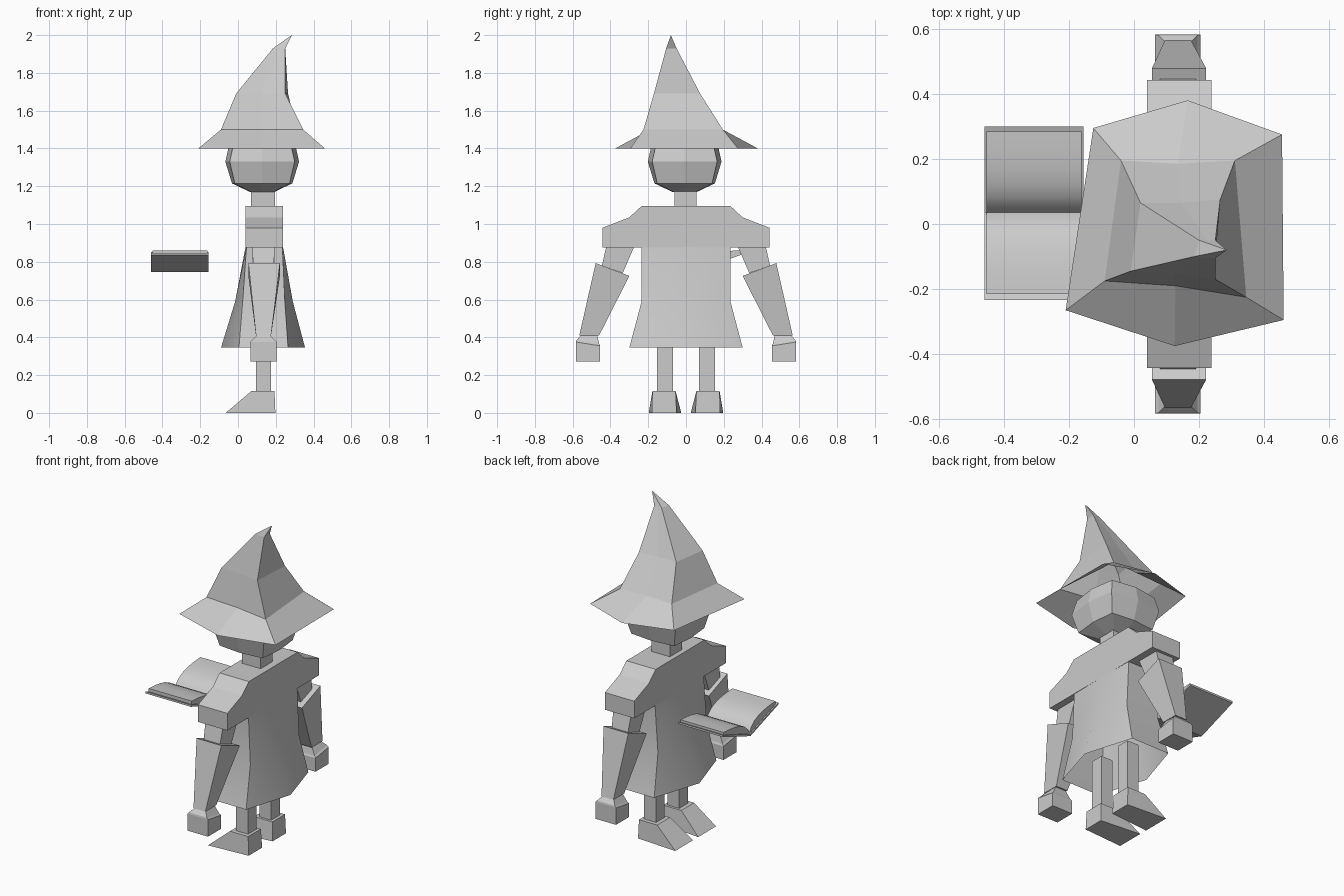
import bpy
import bmesh

cube = bpy.data.objects.get("Cube")
if cube:
    bpy.data.objects.remove(cube, do_unlink=True)

grey = bpy.data.materials.new("plain grey")
grey.use_nodes = True
colour = (0.6, 0.6, 0.6, 1)
grey.diffuse_color = colour
grey.node_tree.nodes["Principled BSDF"].inputs["Base Color"].default_value = colour


def finish(name, bm, smooth=False):
    """Turn a bmesh into a named, coloured object."""
    bmesh.ops.recalc_face_normals(bm, faces=bm.faces[:])
    mesh = bpy.data.meshes.new(name)
    bm.to_mesh(mesh)
    bm.free()
    mesh.materials.append(grey)
    obj = bpy.data.objects.new(name, mesh)
    bpy.context.collection.objects.link(obj)
    if smooth:
        bpy.ops.object.select_all(action="DESELECT")
        obj.select_set(True)
        bpy.context.view_layer.objects.active = obj
        bpy.ops.object.shade_smooth_by_angle()
    return obj


def loft(name, rings, start=True, end=True, smooth=False):
    """Join rings of points with quads, optionally capping either end."""
    bm = bmesh.new()
    loops = [[bm.verts.new(p) for p in ring] for ring in rings]
    for low, high in zip(loops, loops[1:]):
        for i in range(len(low)):
            j = (i + 1) % len(low)
            bm.faces.new((low[i], low[j], high[j], high[i]))
    if start:
        bm.faces.new(loops[0][::-1])
    if end:
        bm.faces.new(loops[-1])
    return finish(name, bm, smooth)


def extrude_x(name, profile, x0, x1, smooth=False):
    """Sweep a (y, z) outline along x."""
    return loft(name, [[(x, y, z) for y, z in profile] for x in (x0, x1)], smooth=smooth)


def rect(x0, x1, y0, y1, z, z_outer=None):
    """Rectangle whose outer (y1) edge may sit at another height."""
    top = z if z_outer is None else z_outer
    return [(x0, y0, z), (x1, y0, z), (x1, y1, top), (x0, y1, top)]


def mirrored(rings, side):
    return [[(x, y * side, z) for x, y, z in ring] for ring in rings]


# Hat: bent six-sided cone with a wide brim, open underneath
def hat_ring(z, corners, bulge):
    a, b, c, d = corners
    back = ((a[0] + b[0]) / 2, (a[1] + b[1]) / 2 + bulge, z)
    front = ((c[0] + d[0]) / 2, (c[1] + d[1]) / 2 - bulge, z)
    return [(*a, z), back, (*b, z), (*c, z), front, (*d, z)]


tip = (0.285, -0.08, 2)
hat_rings = [
    hat_ring(1.4, [(-.125, .295), (.455, .275), (.46, -.295), (-.21, -.265)], .095),
    hat_ring(1.5, [(-.04, .195), (.31, .195), (.345, -.225), (-.09, -.175)], -.01),
    hat_ring(1.69, [(.02, .065), (.265, .075), (.25, -.17), (-.01, -.145)], -.005),
    hat_ring(1.93, [(.2, -.05), (.25, -.05), (.25, -.105), (.185, -.1)], 0),
    [tip] * 6,
]
hat = loft("hat", hat_rings, start=False, end=False)
bm = bmesh.new()
bm.from_mesh(hat.data)
bmesh.ops.remove_doubles(bm, verts=bm.verts[:], dist=0.0001)
bmesh.ops.dissolve_degenerate(bm, edges=bm.edges[:], dist=0.0001)
bmesh.ops.recalc_face_normals(bm, faces=bm.faces[:])
bm.to_mesh(hat.data)
bm.free()


# Head: rounded block with bulging sides
def head_ring(z, mid, corner):
    signs = [(-1, -1), (0, -1), (1, -1), (1, 0), (1, 1), (0, 1), (-1, 1), (-1, 0)]
    ring = []
    for sx, sy in signs:
        r = corner if sx and sy else mid
        ring.append((0.128 + sx * r, sy * r - 0.007, z))
    return ring


loft("head", [
    head_ring(1.17, .065, .06),
    head_ring(1.215, .16, .145),
    head_ring(1.33, .195, .172),
    head_ring(1.42, .175, .152),
    head_ring(1.47, .07, .06),
])
loft("neck", [rect(.07, .195, -.06, .055, z) for z in (1.07, 1.2)])

# Shoulders: one cape-like block with drooping sleeve caps
half = [(.235, 1.095), (.3, 1.035), (.442, .98), (.442, .875)]
outline = half + [(-y, z) for y, z in reversed(half)]
extrude_x("shoulders", outline, .04, .238)


# Robe: six-sided skirt, open at the hem
def robe_ring(z, front, x0, x1, back, h):
    return [(x0, -h, z), (x1, -h, z), (back, 0, z), (x1, h, z), (x0, h, z), (front, 0, z)]


loft("robe", [
    robe_ring(.345, -.09, .005, .265, .355, .3),
    robe_ring(.59, -.015, .025, .248, .29, .235),
    robe_ring(.88, .04, .045, .235, .238, .235),
], start=False, end=False, smooth=True)

# Limbs, built once for each side
for label, side in (("left", 1), ("right", -1)):
    def limb(part, rings):
        loft(label + "_" + part, mirrored(rings, side))

    limb("upper_arm", [
        rect(.075, .195, .27, .42, .89),
        rect(.08, .19, .335, .445, .74, .78),
    ])
    limb("sleeve", [
        rect(.055, .222, .3, .478, .725, .793),
        rect(.095, .175, .46, .565, .41),
    ])
    limb("hand", [
        rect(.1, .17, .47, .555, .412),
        rect(.075, .195, .46, .58, .365, .385),
        rect(.065, .205, .455, .582, .355, .375),
        rect(.065, .205, .455, .582, .272),
    ])
    limb("leg", [rect(.095, .175, .07, .153, z) for z in (.1, .43)])

    # Foot: wedge that widens to a flat toe
    toe, heel = -.065, .198
    limb("foot", [
        [(toe, .025, 0), (heel, .05, 0), (heel, .18, 0), (toe, .197, 0)],
        [(.07, .055, .115), (.193, .055, .115), (.193, .178, .115), (.07, .178, .115)],
    ])

# Floating open book: bent cover plus two curved page blocks
spine = .035
cover = [(spine - .268, .835), (spine, .745), (spine + .265, .84)]
cover_top = [(y, z + .012) for y, z in reversed(cover)]
extrude_x("book_cover", cover + cover_top, -.46, -.155)
arch = [(0, .765), (.02, .795), (.05, .82), (.09, .838), (.14, .85), (.19, .857), (.25, .861)]
for label, side in (("left", 1), ("right", -1)):
    outer = [(.25, .838), (0, .752)]
    profile = [(spine + side * y, z) for y, z in arch + outer]
    extrude_x(label + "_pages", profile, -.453, -.162, smooth=True)
